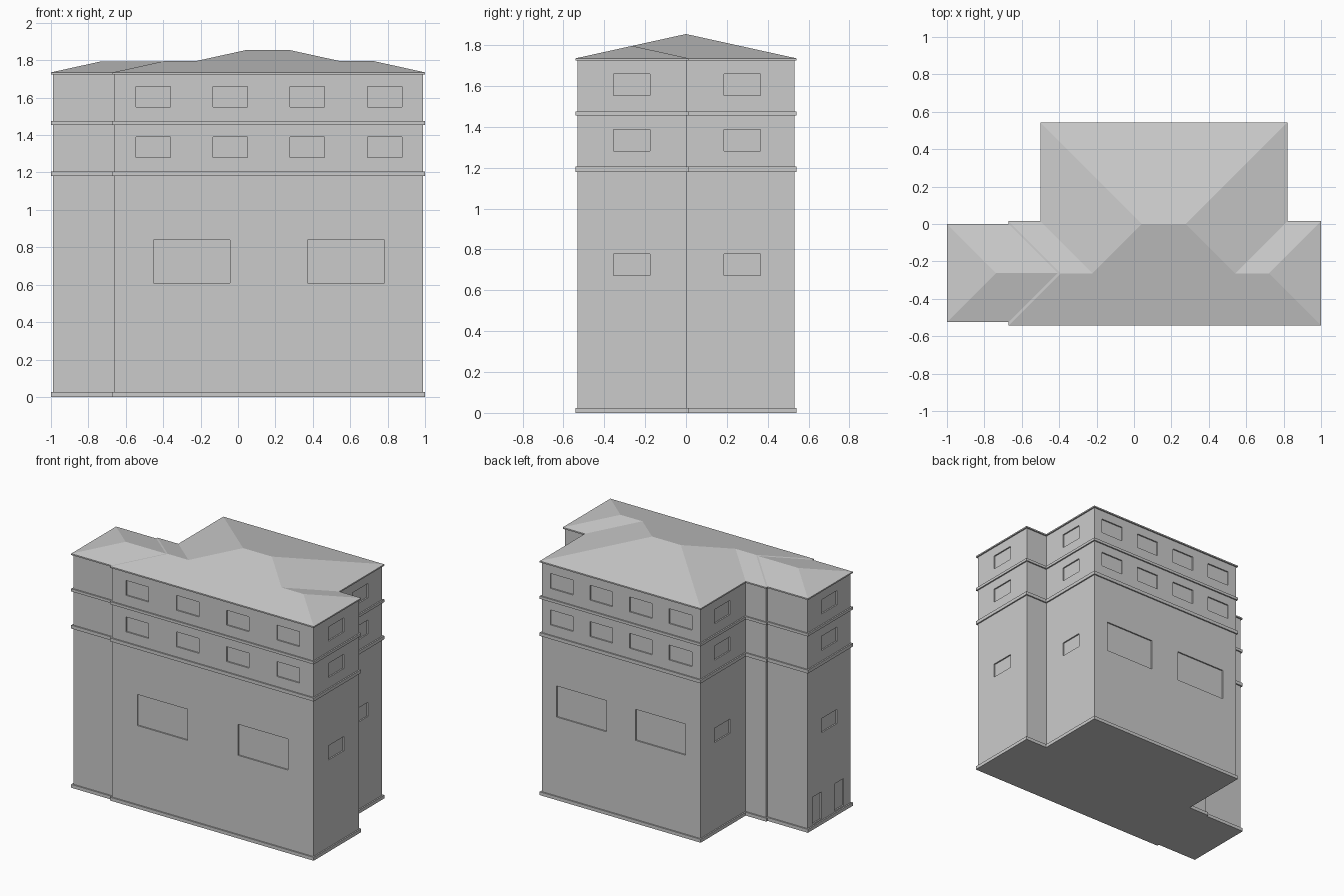
import bpy, bmesh
from mathutils import Vector

if "Cube" in bpy.data.objects:
    bpy.data.objects.remove(bpy.data.objects["Cube"])

# Footprint at the widest (moulding) line, counter-clockwise
FOOT = [(-1, -.525), (-.67, -.525), (-.67, -.542), (1, -.542), (1, .015), (.82, .015),
        (.82, .542), (-.5, .542), (-.5, .015), (-.67, .015), (-.67, 0), (-1, 0)]
INSET = .01      # walls sit this far behind the mouldings
EAVE = 1.735
PITCH = .22
RECESS = .01


def make_object(name, bm):
    bmesh.ops.recalc_face_normals(bm, faces=bm.faces)
    mesh = bpy.data.meshes.new(name)
    bm.to_mesh(mesh)
    bm.free()
    ob = bpy.data.objects.new(name, mesh)
    bpy.context.collection.objects.link(ob)
    return ob


def outline(inset):
    pts = [Vector(p) for p in FOOT]
    n = len(pts)
    result = []
    for i, p in enumerate(pts):
        a = (p - pts[i - 1]).normalized()
        b = (pts[(i + 1) % n] - p).normalized()
        result.append(p + inset * Vector((-a.y - b.y, a.x + b.x)))
    return result


def add_box(bm, x0, x1, y0, y1, z0, z1):
    verts = bmesh.ops.create_cube(bm, size=1)["verts"]
    for v in verts:
        v.co = ((x0 + x1) / 2 + v.co.x * (x1 - x0),
                (y0 + y1) / 2 + v.co.y * (y1 - y0),
                (z0 + z1) / 2 + v.co.z * (z1 - z0))


def hip_roof(name, x0, x1, y0, y1):
    run = (y1 - y0) / 2
    ym, top = (y0 + y1) / 2, EAVE + run * PITCH
    bm = bmesh.new()
    a, b, c, d, e, f = [bm.verts.new(p) for p in (
        (x0, y0, EAVE), (x1, y0, EAVE), (x1, y1, EAVE), (x0, y1, EAVE),
        (x0 + run, ym, top), (x1 - run, ym, top))]
    for face in ((a, b, f, e), (b, c, f), (c, d, e, f), (d, a, e), (d, c, b, a)):
        bm.faces.new(face)
    return make_object(name, bm)


# Walls with plinth, string courses and eave, lofted up one profile
profile = [(0, 0)]
for z0, z1 in ((.025, 1.18), (1.205, 1.455), (1.475, 1.725)):
    profile += [(0, z0), (INSET, z0), (INSET, z1), (0, z1)]
profile.append((0, EAVE))
bm = bmesh.new()
rings = [[bm.verts.new((p.x, p.y, z)) for p in outline(i)] for i, z in profile]
for lo, hi in zip(rings, rings[1:]):
    for i in range(len(lo)):
        j = (i + 1) % len(lo)
        bm.faces.new((lo[i], lo[j], hi[j], hi[i]))
bm.faces.new(rings[0][::-1])
bm.faces.new(rings[-1])
walls = make_object("walls", bm)

# Shallow window and door recesses
cut = bmesh.new()


def recess_y(face_y, out, xc, w, zc, h):
    ys = sorted((face_y - out * RECESS, face_y + out * .05))
    add_box(cut, xc - w / 2, xc + w / 2, *ys, zc - h / 2, zc + h / 2)


def recess_x(face_x, out, yc, w, zc, h):
    xs = sorted((face_x - out * RECESS, face_x + out * .05))
    add_box(cut, *xs, yc - w / 2, yc + w / 2, zc - h / 2, zc + h / 2)


for face_y, out, x0, x1 in ((-.532, -1, -.66, .99), (.532, 1, -.49, .81)):
    for i in range(4):       # upper storeys
        for z in (1.335, 1.605):
            recess_y(face_y, out, x0 + (x1 - x0) * (i + .5) / 4, .185, z, .11)
    for i in range(2):       # large lower windows
        recess_y(face_y, out, x0 + (x1 - x0) * (i + .5) / 2, .41, .725, .23)
for face_x, out, yc in ((.99, 1, -.265), (.81, 1, .275), (-.49, -1, .275), (-.99, -1, -.262)):
    for z in (.725, 1.335, 1.605):
        recess_x(face_x, out, yc, .18, z, .105)
for yc in (-.12, -.38):      # doors
    recess_x(-.99, -1, yc, .105, .135, .2)

cutter = make_object("opening_cutter", cut)
cutter.hide_render = True
mod = walls.modifiers.new("openings", "BOOLEAN")
mod.operation, mod.solver, mod.object = "DIFFERENCE", "EXACT", cutter
bpy.context.view_layer.objects.active = walls
bpy.ops.object.modifier_apply(modifier=mod.name)
bpy.data.objects.remove(cutter)

# Three intersecting hipped roofs
hip_roof("main_roof", -.5, .82, -.542, .542)
hip_roof("long_wing_roof", -.67, 1, -.542, .015)
hip_roof("end_wing_roof", -1, -.13, -.525, 0)
